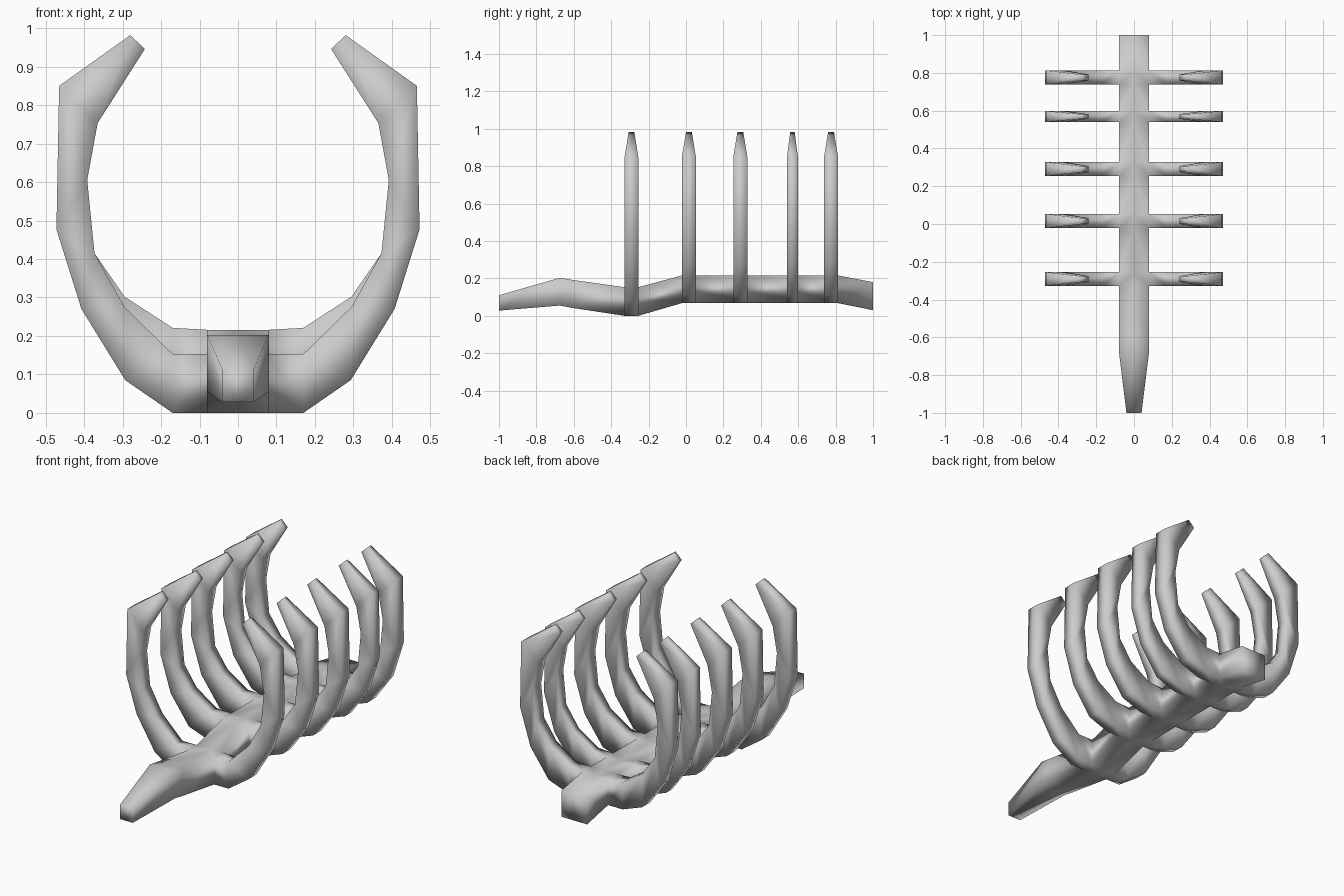
import bpy, bmesh

if "Cube" in bpy.data.objects:
    bpy.data.objects.remove(bpy.data.objects["Cube"])

# Spine stations: (y, half width, bottom z, top z, rib starts here?)
SPINE = [
    (-1.0, 0.04, 0.028, 0.11, False), (-0.675, 0.08, 0.055, 0.203, False),
    (-0.605, 0.08, 0.042, 0.192, False),
    (-0.328, 0.08, 0.0, 0.153, True), (-0.255, 0.08, 0.0, 0.153, False),
    (-0.022, 0.08, 0.068, 0.216, True), (0.053, 0.08, 0.068, 0.216, False),
    (0.253, 0.08, 0.068, 0.216, True), (0.328, 0.08, 0.068, 0.216, False),
    (0.54, 0.08, 0.068, 0.216, True), (0.598, 0.08, 0.068, 0.216, False),
    (0.738, 0.08, 0.068, 0.216, True), (0.813, 0.08, 0.068, 0.216, False),
    (1.0, 0.08, 0.03, 0.18, False),
]
# Rib rings: outer (x, z), inner (x, z), how much of the spine lift applies, depth scale
RIB = [
    ((0.17, 0.0), (0.17, 0.153), 1.0, 1.0),
    ((0.293, 0.085), (0.295, 0.275), 0.4, 1.0),
    ((0.407, 0.27), (0.373, 0.415), 0.0, 1.0),
    ((0.472, 0.477), (0.392, 0.605), 0.0, 1.0),
    ((0.465, 0.85), (0.365, 0.753), 0.0, 1.0),
    ((0.28, 0.982), (0.242, 0.946), 0.0, 0.42),
]

bm = bmesh.new()


def bridge(a, b, sides):
    for i in sides:
        j = (i + 1) % 4
        bm.faces.new((a[i], a[j], b[j], b[i]))


# Right half of the spine, left open where the ribs grow out
rings = [[bm.verts.new(p) for p in ((0, y, lo), (w, y, lo), (w, y, hi), (0, y, hi))]
         for y, w, lo, hi, _ in SPINE]
bm.faces.new(rings[0])
bm.faces.new(rings[-1][::-1])

for k in range(len(SPINE) - 1):
    has_rib = SPINE[k][4]
    a, b = rings[k], rings[k + 1]
    bridge(a, b, (0, 2) if has_rib else (0, 1, 2))
    if not has_rib:
        continue
    # Curved rib continuing from the open side of the spine
    y0, y1, lift = SPINE[k][0], SPINE[k + 1][0], SPINE[k][2]
    mid, half = (y0 + y1) / 2, (y1 - y0) / 2
    last = [a[1], b[1], b[2], a[2]]
    for (ox, oz), (ix, iz), follow, s in RIB:
        up, d = lift * follow, half * s
        ring = [bm.verts.new(p) for p in (
            (ox, mid - d, oz + up), (ox, mid + d, oz + up),
            (ix, mid + d, iz + up), (ix, mid - d, iz + up))]
        bridge(last, ring, range(4))
        last = ring
    bm.faces.new(last)

# Mirror to the left and weld along the centre line
geom = bm.verts[:] + bm.edges[:] + bm.faces[:]
copy = bmesh.ops.duplicate(bm, geom=geom)["geom"]
for v in copy:
    if isinstance(v, bmesh.types.BMVert):
        v.co.x = -v.co.x
bmesh.ops.remove_doubles(bm, verts=bm.verts[:], dist=1e-5)
bmesh.ops.recalc_face_normals(bm, faces=bm.faces[:])
for f in bm.faces:
    f.smooth = True

mesh = bpy.data.meshes.new("ribcage")
bm.to_mesh(mesh)
bm.free()
bpy.context.collection.objects.link(bpy.data.objects.new("ribcage", mesh))
